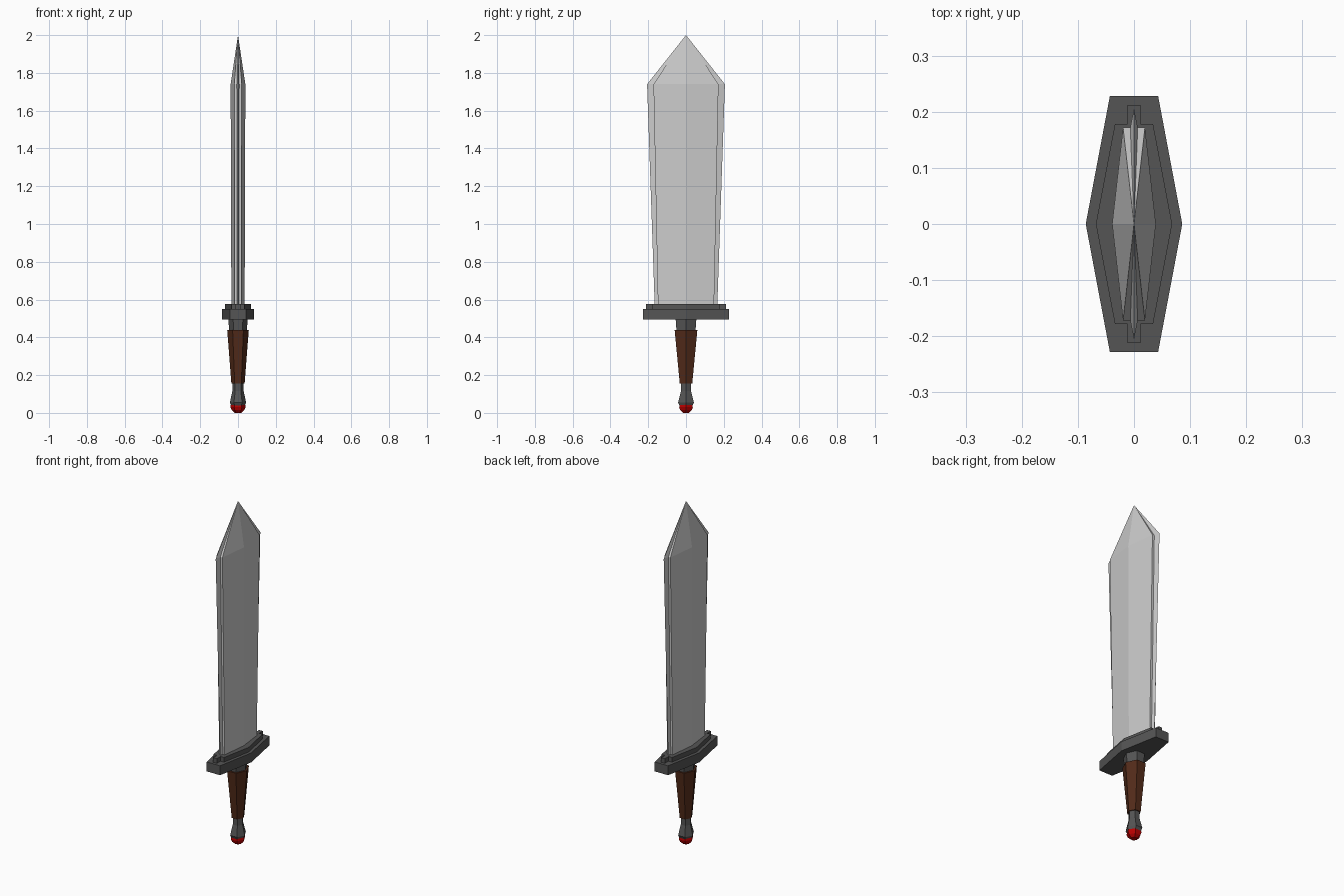
import bpy, bmesh

if "Cube" in bpy.data.objects:
    bpy.data.objects.remove(bpy.data.objects["Cube"])


def material(name, rgb):
    m = bpy.data.materials.new(name)
    m.diffuse_color = (*rgb, 1)
    m.use_nodes = True
    m.node_tree.nodes["Principled BSDF"].inputs["Base Color"].default_value = m.diffuse_color
    return m


def loft(name, rings, mat=None, apex=None):
    """Skin a list of equal-length 3D rings, capped or closed to an apex point."""
    bm = bmesh.new()
    loops = [[bm.verts.new(p) for p in ring] for ring in rings]
    n = len(loops[0])
    for a, b in zip(loops, loops[1:]):
        for i in range(n):
            j = (i + 1) % n
            bm.faces.new((a[i], a[j], b[j], b[i]))
    bm.faces.new(loops[0][::-1])
    if apex:
        tip = bm.verts.new(apex)
        for i in range(n):
            bm.faces.new((loops[-1][i], loops[-1][(i + 1) % n], tip))
    else:
        bm.faces.new(loops[-1])
    bmesh.ops.recalc_face_normals(bm, faces=bm.faces)
    mesh = bpy.data.meshes.new(name)
    bm.to_mesh(mesh)
    bm.free()
    ob = bpy.data.objects.new(name, mesh)
    bpy.context.collection.objects.link(ob)
    if mat:
        mesh.materials.append(mat)
    return ob


def mirrored(quarter, z):
    """Full outline from points running from the +x axis towards +y."""
    half = quarter + [(-x, y) for x, y in reversed(quarter) if x > 0]
    low = [(-x, -y) for x, y in half if y > 0]
    return [(x, y, z) for x, y in half + low]


def hexagon(rx, ry, z):
    return mirrored([(rx, 0), (rx * 0.5, ry)], z)


def hex_stack(name, profile, mat):
    return loft(name, [hexagon(rx, ry, z) for rx, ry, z in profile], mat)


steel = material("dark_steel", (0.09, 0.09, 0.09))
leather = material("brown_grip", (0.085, 0.024, 0.01))
red = material("red_gem", (0.5, 0.0, 0.0))


# Blade: thick flat-sided core stepping in to thin cutting edges
def blade_ring(thick, core, edge, z):
    return mirrored([(thick, 0), (thick * 0.5, core),
                     (thick * 0.17, core), (0, edge)], z)


loft("blade", [blade_ring(0.035, 0.148, 0.165, 0.55),
               blade_ring(0.039, 0.172, 0.206, 1.74)], apex=(0, 0, 2))

# Cross guard with a stepped collar on top
hex_stack("guard", [(0.086, 0.228, 0.495), (0.086, 0.228, 0.55)], steel)
collar = [(0.068, 0), (0.034, 0.178), (0.012, 0.178), (0.012, 0.212)]
loft("guard_collar", [mirrored(collar, 0.54), mirrored(collar, 0.577)], steel)

# Handle from the guard down to the gem
hex_stack("grip_collar", [(0.046, 0.05, 0.43), (0.052, 0.055, 0.5)], steel)
hex_stack("grip", [(0.035, 0.033, 0.155), (0.057, 0.06, 0.438)], leather)
hex_stack("pommel", [(0.036, 0.034, 0.038), (0.043, 0.042, 0.055),
                     (0.03, 0.027, 0.115), (0.029, 0.027, 0.16)], steel)
hex_stack("pommel_gem", [(0.018, 0.016, 0), (0.034, 0.031, 0.015),
                         (0.04, 0.036, 0.03), (0.038, 0.034, 0.045)], red)
